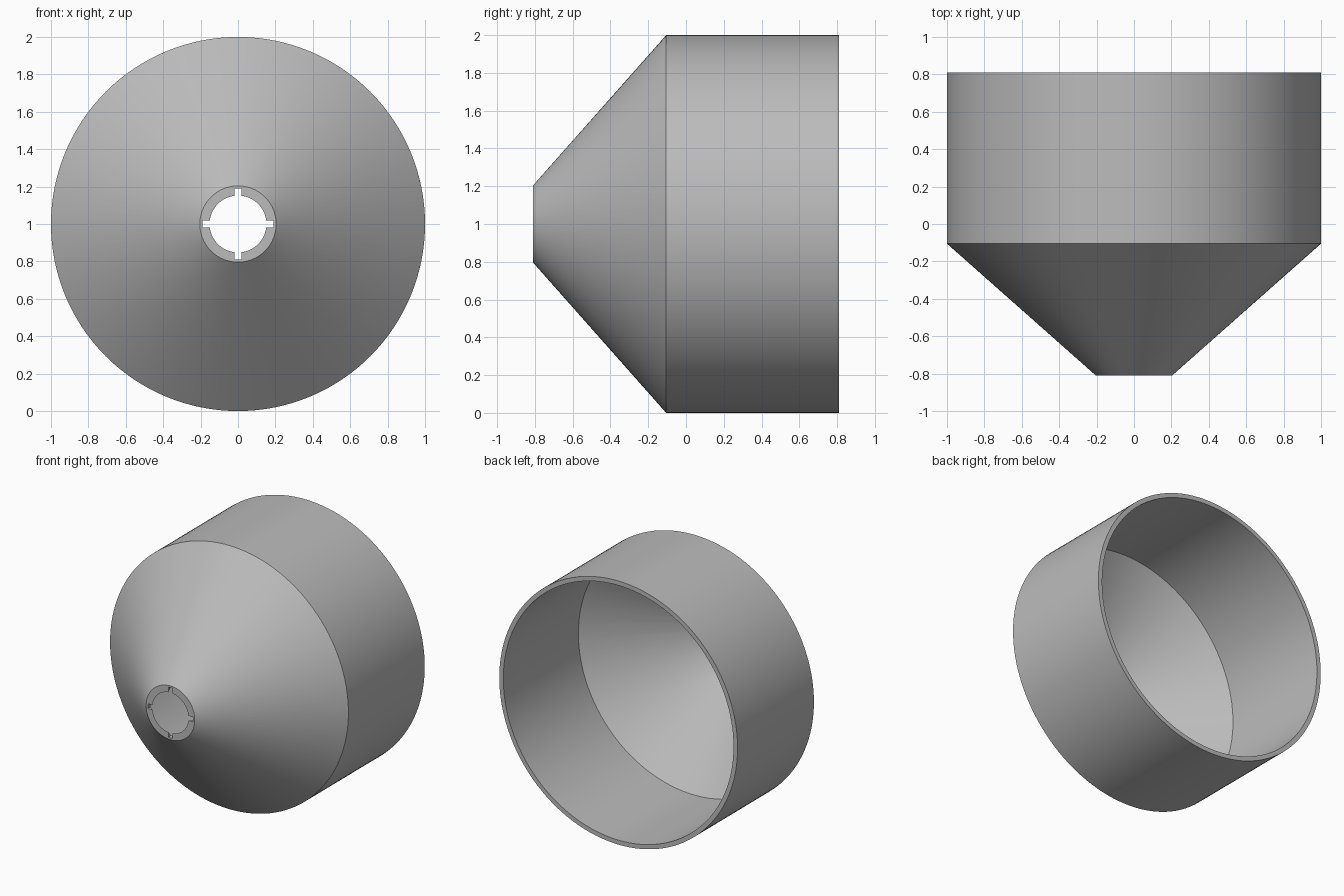
import bpy, bmesh, math
from mathutils import Vector, Matrix

old = bpy.data.objects.get("Cube")
if old:
    bpy.data.objects.remove(old, do_unlink=True)

SEGMENTS = 128
FRONT, SHOULDER, BACK = -0.81, -0.105, 0.81
CENTRE = Vector((0, 0, 1))

grey = bpy.data.materials.new("light grey")
grey.use_nodes = True
colour = (0.5, 0.5, 0.5, 1)
grey.diffuse_color = colour
grey.node_tree.nodes["Principled BSDF"].inputs["Base Color"].default_value = colour


def add_object(name, bm):
    bmesh.ops.recalc_face_normals(bm, faces=bm.faces)
    mesh = bpy.data.meshes.new(name)
    bm.to_mesh(mesh)
    bm.free()
    mesh.materials.append(grey)
    obj = bpy.data.objects.new(name, mesh)
    bpy.context.collection.objects.link(obj)
    return obj


# Hollow funnel: closed wall section (radius, y) revolved around the y axis
section = [(0.204, FRONT), (1, SHOULDER), (1, BACK),
           (0.966, BACK), (0.966, SHOULDER + 0.015), (0.152, FRONT)]
bm = bmesh.new()
verts = [bm.verts.new((0, y, 1 + r)) for r, y in section]
edges = [bm.edges.new((verts[i - 1], verts[i])) for i in range(len(verts))]
bmesh.ops.spin(bm, geom=verts + edges, cent=CENTRE, axis=(0, 1, 0),
               angle=math.tau, steps=SEGMENTS, use_merge=True)
bmesh.ops.remove_doubles(bm, verts=bm.verts, dist=0.0001)
funnel = add_object("funnel_shell", bm)

# Crossed slot cutters for the four notches in the nozzle opening
for name, size in (("slot_cutter_wide", (0.38, 0.4, 0.036)),
                   ("slot_cutter_tall", (0.036, 0.4, 0.38))):
    bm = bmesh.new()
    place = Matrix.Translation((0, FRONT, 1)) @ Matrix.Diagonal((*size, 1))
    bmesh.ops.create_cube(bm, size=1, matrix=place)
    cutter = add_object(name, bm)
    cutter.hide_render = True
    cutter.hide_set(True)
    cut = funnel.modifiers.new(name, 'BOOLEAN')
    cut.operation = 'DIFFERENCE'
    cut.solver = 'EXACT'
    cut.object = cutter

# Apply the cuts, then smooth the round walls and keep the rims sharp
bpy.ops.object.select_all(action='DESELECT')
funnel.select_set(True)
bpy.context.view_layer.objects.active = funnel
for name in [m.name for m in funnel.modifiers]:
    bpy.ops.object.modifier_apply(modifier=name)
bpy.ops.object.shade_smooth_by_angle(angle=math.radians(30))
